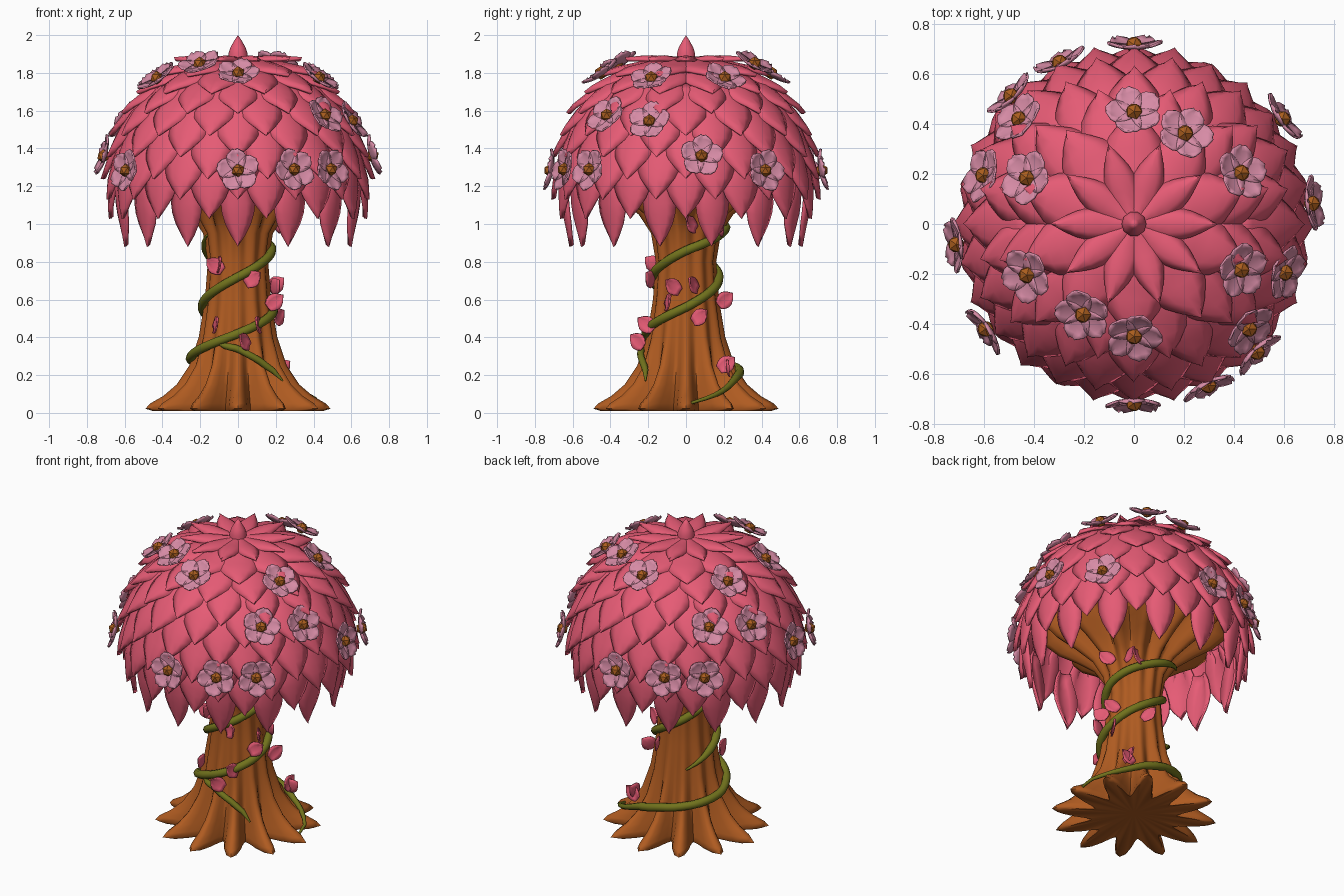
import bpy, bmesh, math
from mathutils import Vector

if "Cube" in bpy.data.objects:
    bpy.data.objects.remove(bpy.data.objects["Cube"])


def material(name, rgb):
    m = bpy.data.materials.new(name)
    m.diffuse_color = (*rgb, 1)
    m.use_nodes = True
    m.node_tree.nodes["Principled BSDF"].inputs["Base Color"].default_value = m.diffuse_color
    return m


PINK = material("leaf pink", (0.79, 0.105, 0.178))
PALE = material("petal pale pink", (0.68, 0.26, 0.38))
BARK = material("bark brown", (0.43, 0.105, 0.015))
CORE = material("flower centre brown", (0.40, 0.11, 0.013))
GREEN = material("vine green", (0.165, 0.17, 0.012))


def sample(table, x):
    """Linear lookup of the remaining columns by the first column."""
    for a, b in zip(table, table[1:]):
        if x <= b[0]:
            k = max(0, (x - a[0]) / (b[0] - a[0]))
            return [p + (q - p) * k for p, q in zip(a[1:], b[1:])]
    return list(table[-1][1:])


def finish(bm, name, mat, angle=40, thick=0):
    bmesh.ops.remove_doubles(bm, verts=bm.verts, dist=0.0002)
    me = bpy.data.meshes.new(name)
    bm.to_mesh(me)
    bm.free()
    me.materials.append(mat)
    ob = bpy.data.objects.new(name, me)
    bpy.context.collection.objects.link(ob)
    if thick:
        mod = ob.modifiers.new("thickness", "SOLIDIFY")
        mod.thickness, mod.offset = thick, -1
    bpy.ops.object.select_all(action="DESELECT")
    ob.select_set(True)
    bpy.context.view_layer.objects.active = ob
    bpy.ops.object.shade_smooth_by_angle(angle=math.radians(angle))
    return ob


def add_sheet(bm, f, nt, nu):
    """Grid surface f(t, u) with t in 0..1 and u in -1..1."""
    g = [[bm.verts.new(f(i / nt, 2 * j / nu - 1)) for j in range(nu + 1)]
         for i in range(nt + 1)]
    for i in range(nt):
        for j in range(nu):
            bm.faces.new((g[i][j], g[i + 1][j], g[i + 1][j + 1], g[i][j + 1]))


def polar(r, a, z):
    return Vector((r * math.cos(a), r * math.sin(a), z))


# Trunk: lobed lathe with roots below and branches above (z, ridge, valley)
TRUNK = [(.01, .45, .25), (.022, .49, .26), (.05, .465, .25), (.09, .395, .238),
         (.15, .325, .22), (.25, .258, .2), (.4, .208, .183), (.6, .175, .163),
         (.8, .16, .15), (.95, .185, .165), (1.05, .25, .198), (1.13, .36, .24),
         (1.2, .47, .31), (1.28, .55, .39), (1.4, .56, .47), (1.6, .46, .44)]
LOBES, SEG = 12, 96
bm = bmesh.new()
rings = []
for z, ridge, valley in TRUNK:
    ring = []
    for k in range(SEG):
        w = (1 + math.cos(LOBES * 2 * math.pi * k / SEG)) / 2
        ring.append(bm.verts.new(polar(valley + (ridge - valley) * w, 2 * math.pi * k / SEG, z)))
    rings.append(ring)
for lo, hi in zip(rings, rings[1:]):
    for k in range(SEG):
        n = (k + 1) % SEG
        bm.faces.new((lo[k], lo[n], hi[n], hi[k]))
for ring, z, flip in ((rings[0], .04, True), (rings[-1], 1.7, False)):
    c = bm.verts.new((0, 0, z))
    for k in range(SEG):
        tri = (ring[k], ring[(k + 1) % SEG], c)
        bm.faces.new(tri[::-1] if flip else tri)
finish(bm, "trunk", BARK, 60)

# Canopy leaves: overlapping rows laid along a dome profile (r, z)
DOME = [(0, 1.885), (.2, 1.86), (.35, 1.8), (.47, 1.715), (.56, 1.61),
        (.62, 1.49), (.655, 1.36), (.67, 1.22), (.645, 1.08), (.58, .89)]
ARC, length = [], 0
for i, p in enumerate(DOME):
    if i:
        length += math.dist(p, DOME[i - 1])
    ARC.append((length, *p))
WIDTH = [(0, .5), (.2, .8), (.45, 1), (.65, .88), (.85, .45), (1, 0)]


def canopy_leaf(bm, tip, a, size, half, lift):
    def f(t, u):
        s = tip - size + t * size
        r, z = sample(ARC, max(s, 0))
        r0, z0 = sample(ARC, max(s - .06, 0))
        r1, z1 = sample(ARC, max(s, 0) + .06)
        out = Vector((z0 - z1, r1 - r0)).normalized()
        side = Vector((-math.sin(a), math.cos(a), 0))
        n = polar(out.x, a, out.y)
        w = u * half * sample(WIDTH, t)[0]
        off = -.03 + lift * t ** 1.5 + .035 * (1 - u * u) * (1 - .6 * t)
        off -= out.x * w * w / (2 * max(r, .2))
        return polar(r, a, z) + side * w + n * off
    add_sheet(bm, f, 7, 4)


# rows: tip distance along dome, count, length, half width, lift
ROWS = [(.32, 10, .32, .07, .09), (.46, 10, .36, .135, .08),
        (.58, 12, .36, .13, .075), (.70, 14, .36, .125, .075),
        (.82, 14, .36, .13, .075), (.93, 14, .36, .13, .075),
        (1.04, 14, .36, .125, .075), (1.14, 14, .36, .125, .075),
        (1.24, 14, .36, .115, .07), (1.40, 14, .40, .092, .055)]
bm = bmesh.new()
for i, (tip, n, size, half, lift) in enumerate(ROWS):
    for k in range(n):
        a = 2 * math.pi * (k + .5 * ((i + 1) % 2)) / n - math.pi / 2
        canopy_leaf(bm, tip, a, size, half, lift)
finish(bm, "canopy_leaves", PINK, 45, .014)

# Crown bud
bm = bmesh.new()
BUD = [(.05, 1.86), (.05, 1.905), (.04, 1.935), (.02, 1.97), (0, 2.0)]
add_sheet(bm, lambda t, u: polar(BUD[round(t * 4)][0], math.pi * u, BUD[round(t * 4)][1]), 4, 10)
bmesh.ops.recalc_face_normals(bm, faces=bm.faces)
finish(bm, "crown_bud", PINK)


def flat_leaf(bm, o, d, n, size, half, curl, widths, nt=5):
    side = n.cross(d)
    add_sheet(bm, lambda t, u: o + d * t * size + side * u * half * sample(widths, t)[0]
              + n * (curl * t * t + .15 * half * u * u), nt, 4)


# Blossoms: each place is repeated half a turn around the tree
PLACES = [(0, -.44, 1.785), (-.2, -.355, 1.835), (.42, .2, 1.76), (.42, -.18, 1.76),
          (.59, -.19, 1.535), (.45, -.41, 1.565), (.48, -.5, 1.285), (.29, -.63, 1.285),
          (0, -.7, 1.28), (.695, .08, 1.355), (.58, .41, 1.28)]
PETAL = [(0, .5), (.3, .85), (.65, 1), (.88, .7), (1, .2)]
petals, cores = bmesh.new(), bmesh.new()
for i, (x, y, z) in enumerate(PLACES):
    for sgn in (1, -1):
        c = Vector((x * sgn, y * sgn, z))
        n = (c - Vector((0, 0, 1.15))).normalized()
        side = Vector((0, 0, 1)).cross(n).normalized()
        up = n.cross(side)
        c += n * .01
        for k in range(5):
            a = 2 * math.pi * k / 5 + i
            d = side * math.cos(a) + up * math.sin(a)
            flat_leaf(petals, c + d * .01, d, n, .1, .054, .022, PETAL)
        new = bmesh.ops.create_icosphere(cores, subdivisions=1, radius=.036)
        bmesh.ops.translate(cores, vec=c + n * .008, verts=new["verts"])
finish(petals, "blossom_petals", PALE, 40, .008)
finish(cores, "blossom_centres", CORE, 10)


# Vines: tapered tubes winding round the trunk (angle, z)
VINES = [[(-2, .04), (25, .10), (60, .19), (90, .23), (180, .29), (270, .42),
          (360, .56), (450, .72), (540, .88), (570, .94)],
         [(125, .46), (180, .57), (270, .72), (360, .86), (450, .97), (510, 1.04)],
         [(245, .36), (270, .34), (295, .28), (312, .22), (318, .17)]]
for i, path in enumerate(VINES):
    cu = bpy.data.curves.new("vine", "CURVE")
    cu.dimensions, cu.bevel_depth, cu.bevel_resolution = "3D", .025, 2
    cu.use_fill_caps = True
    sp = cu.splines.new("POLY")
    first, last = path[0][0], path[-1][0]
    count = max(10, (last - first) // 8)
    sp.points.add(count)
    for k in range(count + 1):
        a = first + (last - first) * k / count
        z = sample(path, a)[0]
        r = min(.42, sample(TRUNK, z)[0] + .008)
        sp.points[k].co = (*polar(r, math.radians(a), z), 1)
        sp.points[k].radius = min(1, .25 + 6 * min(k, count - k) / count) * (.75 if i == 2 else 1)
    cu.materials.append(GREEN)
    ob = bpy.data.objects.new("vine_%d" % (i + 1), cu)
    bpy.context.collection.objects.link(ob)
    bpy.ops.object.select_all(action="DESELECT")
    ob.select_set(True)
    bpy.context.view_layer.objects.active = ob
    bpy.ops.object.convert(target="MESH")
    bpy.ops.object.shade_smooth_by_angle(angle=math.radians(50))

# Small leaves growing from the vines (angle, z)
SPROUTS = [(242, .75), (283, .68), (350, .64), (232, .44), (285, .35), (325, .56),
           (15, .97), (35, .96), (65, .95), (65, .57), (20, .65), (10, .48),
           (50, .21), (38, .23), (305, .44), (230, .76)]
bm = bmesh.new()
for i, (deg, z) in enumerate(SPROUTS):
    a = math.radians(deg)
    o = polar(sample(TRUNK, z)[0] + .012, a, z)
    out, tang = polar(1, a, 0), Vector((-math.sin(a), math.cos(a), 0))
    d = (out * .25 + tang * (.6 if i % 2 else -.6) + Vector((0, 0, .45))).normalized()
    face = out + Vector((0, 0, .6))
    n = (face - d * face.dot(d)).normalized()
    flat_leaf(bm, o, d, n, .1, .045, .02, WIDTH)
finish(bm, "vine_leaves", PINK, 40, .008)
